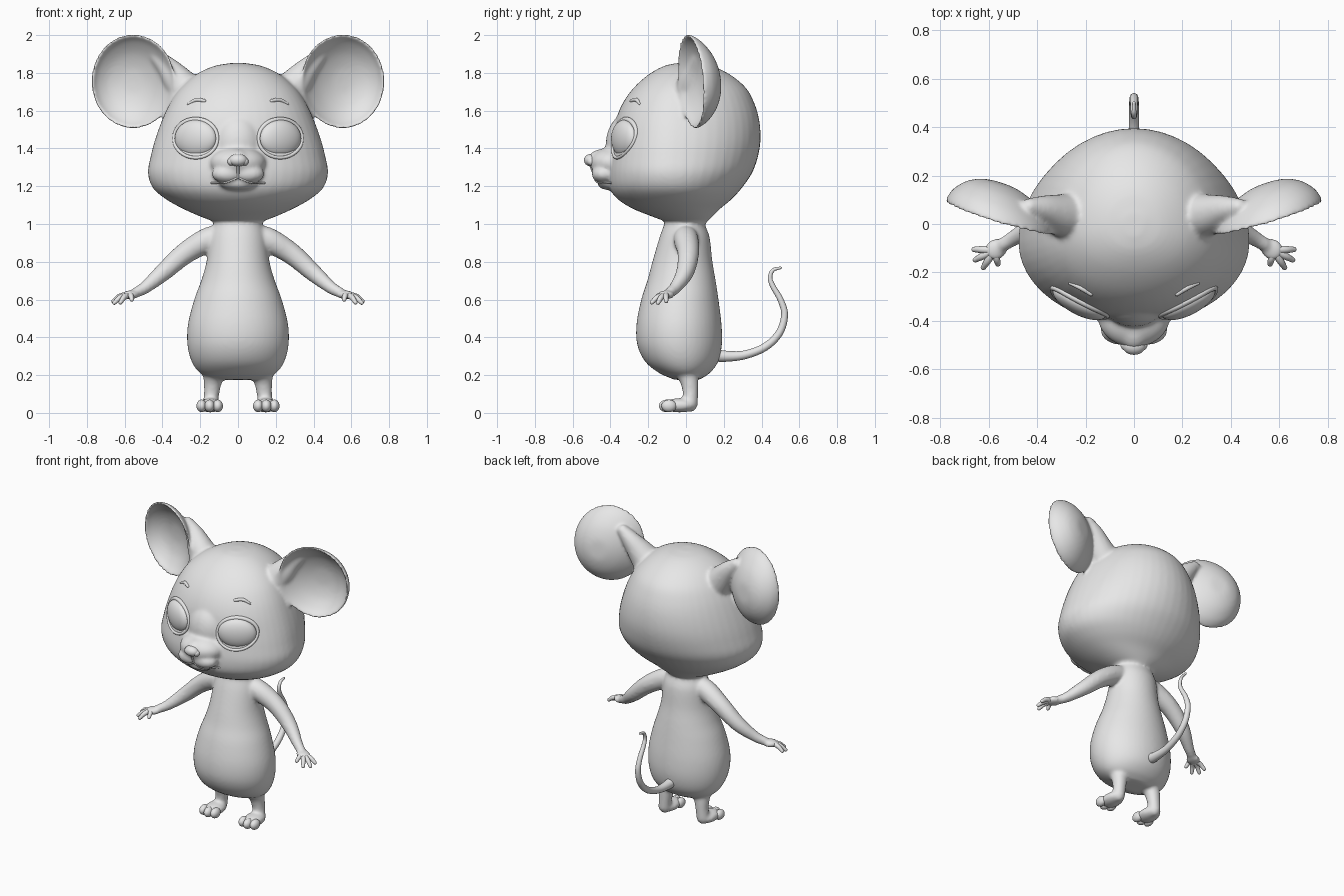
import bpy, bmesh
from math import sin, cos, pi, radians
from mathutils import Vector, Matrix
from mathutils.bvhtree import BVHTree

if "Cube" in bpy.data.objects:
    bpy.data.objects.remove(bpy.data.objects["Cube"])

GREY = (0.8, 0.8, 0.8, 1)
mat = bpy.data.materials.new("plain_grey")
mat.use_nodes = True
mat.diffuse_color = GREY
mat.node_tree.nodes["Principled BSDF"].inputs["Base Color"].default_value = GREY


def finish(bm, name):
    """Turn a bmesh into a smooth shaded object."""
    bmesh.ops.recalc_face_normals(bm, faces=bm.faces)
    for f in bm.faces:
        f.smooth = True
    me = bpy.data.meshes.new(name)
    bm.to_mesh(me)
    bm.free()
    me.materials.append(mat)
    ob = bpy.data.objects.new(name, me)
    bpy.context.collection.objects.link(ob)
    return ob


def spline(pts, steps=6):
    """Smooth curve through points of any dimension."""
    pts = [Vector(p) for p in pts]
    ext = [pts[0] * 2 - pts[1]] + pts + [pts[-1] * 2 - pts[-2]]
    out = []
    for a, b, c, d in zip(ext, ext[1:], ext[2:], ext[3:]):
        for i in range(steps):
            t = i / steps
            out.append(b + (c - a) * (t / 2) + (a * 2 - b * 5 + c * 4 - d) * (t * t / 2)
                       + (b * 3 - a - c * 3 + d) * (t ** 3 / 2))
    return out + [pts[-1]]


def skin(bm, rings):
    """Closed skin over a row of equal rings."""
    rows = [[bm.verts.new(p) for p in ring] for ring in rings]
    n = len(rows[0])
    for a, b in zip(rows, rows[1:]):
        for i in range(n):
            j = (i + 1) % n
            bm.faces.new((a[i], a[j], b[j], b[i]))
    bm.faces.new(rows[0][::-1])
    bm.faces.new(rows[-1])


def tube(bm, pts, side=1, seg=16):
    """Round-ended tube through (x, y, z, radius) points."""
    path = [(Vector((p[0] * side, p[1], p[2])), p[3]) for p in spline(pts)]
    ends = []
    for (p, r), (q, _) in ((path[0], path[1]), (path[-1], path[-2])):
        out = (p - q).normalized()
        ends.append([(p + out * r * sin(a), r * cos(a)) for a in (0.5, 1.0, 1.4)])
    path = ends[0][::-1] + path + ends[1]
    rot, old, rings = None, None, []
    for i, (p, r) in enumerate(path):
        t = path[min(i + 1, len(path) - 1)][0] - path[max(i - 1, 0)][0]
        t.normalize()
        turn = (old or Vector((0, 0, 1))).rotation_difference(t)
        rot = turn @ rot if rot else turn
        old = t
        rings.append([p + rot @ Vector((cos(k * 2 * pi / seg), sin(k * 2 * pi / seg), 0)) * r
                      for k in range(seg)])
    skin(bm, rings)


def ball(bm, centre, radii, yaw=0):
    m = Matrix.Translation(centre) @ Matrix.Rotation(yaw, 4, 'Z') @ Matrix.Diagonal((*radii, 1))
    bmesh.ops.create_uvsphere(bm, u_segments=32, v_segments=20, radius=1, matrix=m)


def stack(bm, rows, seg=48, centre=None):
    """Loft of level rings from (height, half width, front y, back y)."""
    rings = []
    for z, w, yf, yb in spline(rows, 4):
        yc = centre(w) if centre else (yf + yb) / 2
        ring = []
        for k in range(seg):
            a = 2 * pi * k / seg
            depth = (yb - yc) if sin(a) > 0 else (yc - yf)
            ring.append((w * cos(a), yc + depth * sin(a), z))
        rings.append(ring)
    skin(bm, rings)


body = bmesh.new()

# Head, with the widest line forward at the cheeks
stack(body, [(1.01, .12, -.10, .11), (1.04, .20, -.18, .14), (1.08, .29, -.28, .18),
             (1.13, .38, -.36, .24), (1.19, .45, -.405, .295), (1.27, .477, -.415, .35),
             (1.36, .462, -.405, .382), (1.45, .438, -.39, .395), (1.55, .402, -.372, .388),
             (1.64, .36, -.335, .362), (1.72, .305, -.278, .318), (1.79, .225, -.2, .235),
             (1.835, .13, -.12, .14), (1.852, .04, -.05, .04)],
      centre=lambda w: .02 - .2 * w)

# Brow ridge, snout, whisker pads and chin
ball(body, (0, -.30, 1.42), (.14, .125, .17))
ball(body, (0, -.38, 1.325), (.15, .13, .085))
ball(body, (0, -.42, 1.345), (.07, .10, .055))
ball(body, (0, -.41, 1.215), (.10, .06, .035))
for s in (1, -1):
    ball(body, (s * .055, -.435, 1.265), (.085, .065, .05))

# Torso
stack(body, [(1.06, .12, -.10, .10), (1.0, .13, -.115, .10), (.93, .15, -.14, .125),
             (.8, .167, -.178, .14), (.7, .195, -.205, .157), (.6, .232, -.237, .172),
             (.47, .265, -.262, .188), (.36, .268, -.258, .19), (.27, .245, -.215, .17),
             (.21, .20, -.14, .125), (.175, .12, -.06, .07)])

# Ears: shallow cups on a tapered root
CUP = [(.04, .14), (.3, .136), (.6, .108), (.85, .06), (.97, .018), (1, -.004),
       (.96, -.008), (.85, .027), (.6, .072), (.3, .098), (.04, .104)]
for s in (1, -1):
    rings = []
    for r, d in spline(CUP, 3):
        ring = []
        for k in range(56):
            x, z = r * .222 * cos(k * pi / 28), r * .25 * sin(k * pi / 28)
            ring.append((s * (.555 + x), .03 + d + .3 * x - .08 * z, 1.755 + z))
        rings.append(ring)
    skin(body, rings)
    tube(body, [(.23, .02, 1.65, .11), (.31, .04, 1.75, .085),
                (.37, .06, 1.825, .06), (.43, .07, 1.885, .038)], s)

# Arms, legs and feet
for s in (1, -1):
    tube(body, [(.06, 0, .94, .05), (.15, 0, .92, .066), (.28, .012, .845, .058),
                (.395, -.005, .745, .048), (.49, -.055, .665, .034), (.54, -.085, .637, .029)], s)
    ball(body, (s * .57, -.105, .625), (.048, .045, .024), s * radians(-35))
    tube(body, [(.12, -.02, .27, .08), (.132, .015, .18, .052),
                (.14, .024, .1, .041), (.145, .022, .045, .041)], s)
    ball(body, (s * .148, -.035, .04), (.062, .09, .038))

body_ob = finish(body, "body")
remesh = body_ob.modifiers.new("blend", 'REMESH')
remesh.mode = 'VOXEL'
remesh.voxel_size = .01
remesh.use_smooth_shade = True
soft = body_ob.modifiers.new("soften", 'SMOOTH')
soft.factor = .5
soft.iterations = 10

# Face details are laid on the finished head surface
bpy.context.view_layer.update()
tree = BVHTree.FromObject(body_ob, bpy.context.evaluated_depsgraph_get())


def on_face(x, z, r):
    hit = tree.ray_cast(Vector((x, -2, z)), Vector((0, 1, 0)))[0]
    return (x, hit.y if hit else -.3, z, r)


SIDES = ((1, "left"), (-1, "right"))
for s, label in SIDES:
    # Eye and lid rim
    eye = bmesh.new()
    ball(eye, (s * .224, on_face(s * .224, 1.452, 0)[1] + .018, 1.452),
         (.122, .05, .099), s * radians(27))
    finish(eye, label + "_eye")
    lid = bmesh.new()
    loop = []
    for k in range(25):
        a = k * pi / 12
        loop.append(on_face(s * (.224 + .115 * cos(a)), 1.452 + .101 * sin(a),
                            .009 + .005 * max(0, sin(a))))
    tube(lid, loop, seg=10)
    finish(lid, label + "_eyelid")

    # Eyebrow
    brow = bmesh.new()
    tube(brow, [on_face(s * x, z, r) for x, z, r in
                ((.265, 1.636, .006), (.22, 1.657, .011), (.178, 1.652, .009))], seg=10)
    finish(brow, label + "_eyebrow")

    # Fingers
    hand = bmesh.new()
    for x, y, z in ((.66, -.105, .592), (.655, -.148, .583), (.622, -.18, .585), (.562, -.165, .6)):
        base = Vector((.575, -.107, .627))
        tip = Vector((x, y, z))
        mid = base.lerp(tip, .6) + Vector((0, 0, .01))
        tube(hand, [(*base, .018), (*mid, .015), (*tip, .011)], s, 12)
    finish(hand, label + "_fingers")

    # Toes
    toes = bmesh.new()
    for dx, y in ((-.043, -.092), (0, -.103), (.043, -.09)):
        ball(toes, (s * (.15 + dx), y, .037), (.027, .04, .033))
    finish(toes, label + "_toes")

# Nose with side wings
nose = bmesh.new()
ball(nose, (0, -.503, 1.338), (.048, .037, .033))
for s in (1, -1):
    ball(nose, (s * .034, -.497, 1.33), (.022, .026, .022))
finish(nose, "nose")

# Mouth line and the crease under the nose
mouth = bmesh.new()
tube(mouth, [on_face(x / 100, 1.217 + .028 * max(0, 1 - abs(x) / 7), .005)
             for x in range(-14, 15, 2)], seg=8)
tube(mouth, [on_face(0, z, .007) for z in (1.315, 1.28, 1.245)], seg=8)
finish(mouth, "mouth")

# Tail
tail = bmesh.new()
tube(tail, [(0, .15, .31, .036), (0, .2, .3, .03), (0, .31, .307, .023), (0, .42, .35, .021),
            (0, .495, .425, .02), (0, .522, .52, .018), (0, .5, .6, .016), (0, .46, .67, .014),
            (0, .445, .715, .012), (0, .46, .755, .01), (0, .5, .768, .007)])
finish(tail, "tail")
